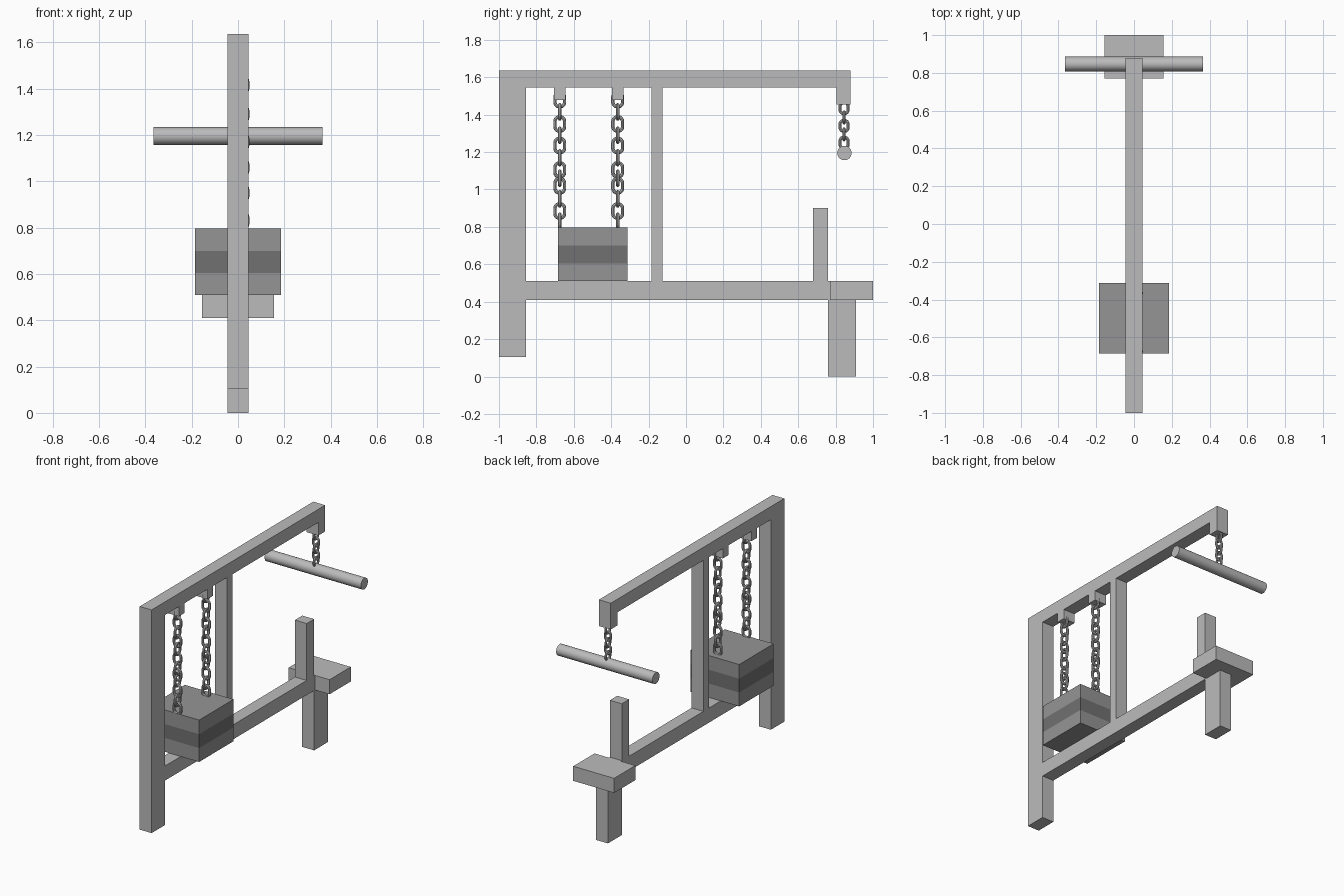
import bpy, bmesh, math
from mathutils import Vector

if "Cube" in bpy.data.objects:
    bpy.data.objects.remove(bpy.data.objects["Cube"])


def material(name, v):
    m = bpy.data.materials.new(name)
    m.diffuse_color = (v, v, v, 1)
    m.use_nodes = True
    m.node_tree.nodes["Principled BSDF"].inputs["Base Color"].default_value = m.diffuse_color
    return m


LIGHT = material("light grey steel", 0.50)
MID = material("medium grey weight", 0.30)
DARK = material("dark grey weight", 0.165)


def add_object(name, bm, mat):
    bmesh.ops.recalc_face_normals(bm, faces=bm.faces)
    me = bpy.data.meshes.new(name)
    bm.to_mesh(me)
    bm.free()
    me.materials.append(mat)
    ob = bpy.data.objects.new(name, me)
    bpy.context.collection.objects.link(ob)
    return ob


def box(name, half_x, y0, y1, z0, z1, mat=LIGHT):
    bm = bmesh.new()
    bmesh.ops.create_cube(bm, size=1)
    for v in bm.verts:
        v.co = (v.co.x * 2 * half_x,
                (y0 + y1) / 2 + v.co.y * (y1 - y0),
                (z0 + z1) / 2 + v.co.z * (z1 - z0))
    return add_object(name, bm, mat)


def smooth(ob):
    bpy.ops.object.select_all(action='DESELECT')
    ob.select_set(True)
    bpy.context.view_layer.objects.active = ob
    bpy.ops.object.shade_smooth_by_angle(angle=math.radians(40))


def add_link(bm, centre, width, height, wire, side_axis, steps=24, sides=8):
    """Stadium-shaped wire loop, upright, spreading along side_axis."""
    up = Vector((0, 0, 1))
    across = side_axis.cross(up)
    r = width / 2 - wire
    straight = height / 2 - wire - r
    rings = []
    for i in range(steps):
        a = 2 * math.pi * (i + 0.5) / steps
        out = side_axis * math.cos(a) + up * math.sin(a)
        mid = centre + out * r + up * math.copysign(straight, math.sin(a))
        rings.append([bm.verts.new(mid + wire * (out * math.cos(b) + across * math.sin(b)))
                      for b in (2 * math.pi * k / sides for k in range(sides))])
    for i in range(steps):
        p, q = rings[i], rings[(i + 1) % steps]
        for k in range(sides):
            n = (k + 1) % sides
            bm.faces.new((p[k], q[k], q[n], p[n]))


def chain(name, x, y, heights, width, height, wire):
    """Links at the given heights, each turned a quarter from the last."""
    bm = bmesh.new()
    for i, z in enumerate(heights):
        axis = Vector((0, 1, 0)) if i % 2 == 0 else Vector((1, 0, 0))
        add_link(bm, Vector((x, y, z)), width, height, wire, axis)
    smooth(add_object(name, bm, LIGHT))


# Frame
W = 0.045
box("rear_post", W, -1.0, -0.855, 0.105, 1.635)
box("top_beam", W, -0.855, 0.88, 1.545, 1.635)
box("beam_drop_end", W, 0.805, 0.88, 1.455, 1.545)
box("middle_post", W, -0.185, -0.125, 0.51, 1.545)
box("lower_beam", W, -0.855, 0.77, 0.41, 0.51)

# Seat
box("seat", 0.155, 0.77, 1.0, 0.41, 0.51)
box("seat_leg", W, 0.76, 0.91, 0.0, 0.41)
box("seat_upright", W, 0.68, 0.76, 0.51, 0.90)

# Weight stack
for name, z0, z1, mat in (("lower_weight", 0.51, 0.605, MID),
                          ("middle_weight", 0.605, 0.70, DARK),
                          ("upper_weight", 0.70, 0.797, MID)):
    box(name, 0.185, -0.685, -0.312, z0, z1, mat)

# Weight chains and their brackets
long_links = (1.48, 1.415, 1.35, 1.29, 1.235, 1.17, 1.105, 1.06,
              1.02, 0.95, 0.885, 0.83)
for label, y in (("rear", -0.675), ("front", -0.365)):
    box(label + "_chain_bracket", W, y - 0.031, y + 0.031, 1.478, 1.545)
    chain(label + "_weight_chain", 0.014, y, long_links, 0.07, 0.095, 0.009)

# Pull bar and its chain
chain("bar_chain", 0, 0.845, (1.435, 1.385, 1.34, 1.295, 1.25), 0.06, 0.076, 0.008)
bpy.ops.mesh.primitive_cylinder_add(vertices=32, radius=0.0385, depth=0.73,
                                    location=(0, 0.847, 1.195),
                                    rotation=(0, math.pi / 2, 0))
bar = bpy.context.object
bar.name = "pull_bar"
bar.data.materials.append(LIGHT)
smooth(bar)
